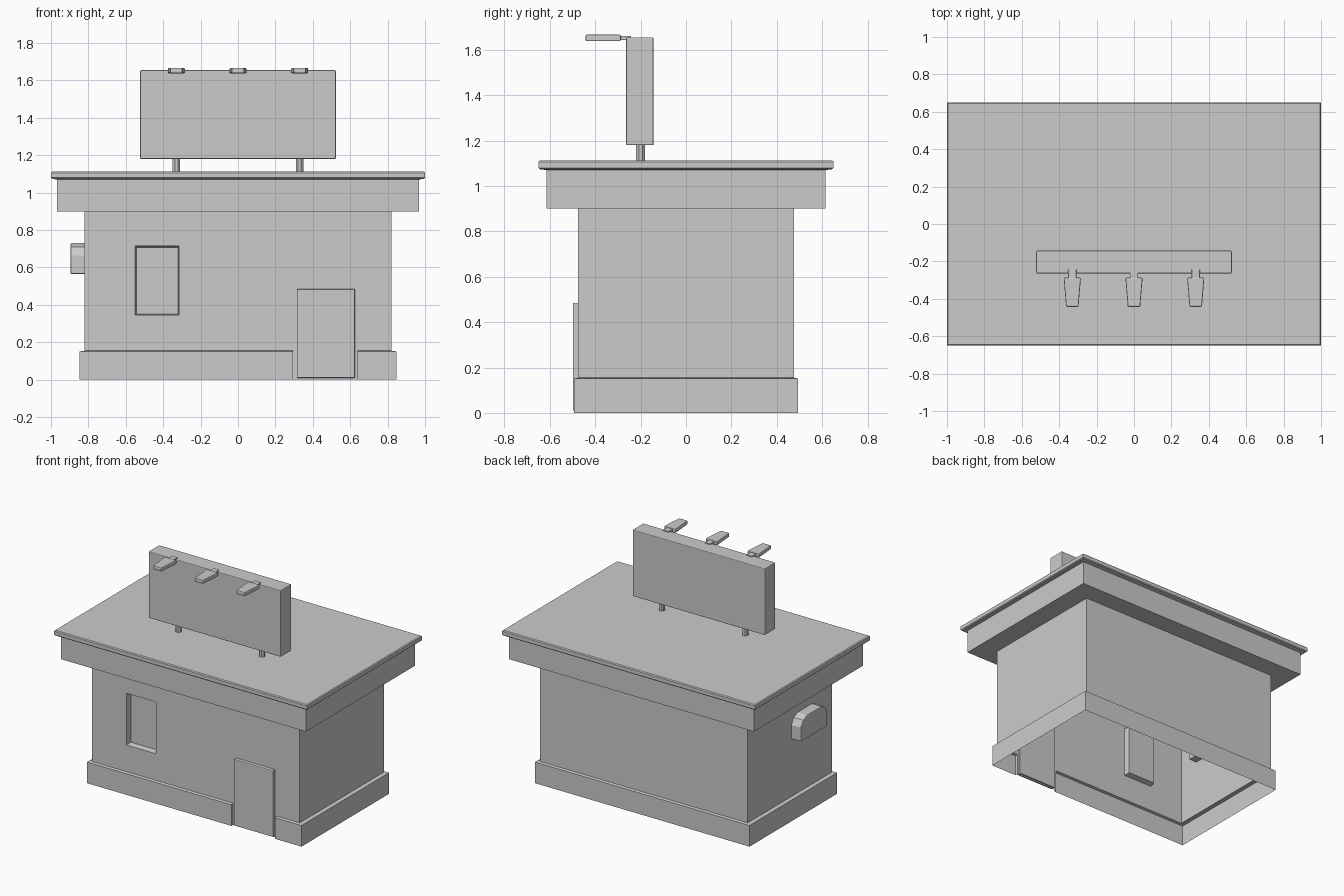
import bpy, bmesh, math

if "Cube" in bpy.data.objects:
    bpy.data.objects.remove(bpy.data.objects["Cube"])


def mesh_object(name, verts, faces, bevel=0.0, fix=True):
    me = bpy.data.meshes.new(name)
    me.from_pydata(verts, [], faces)
    bm = bmesh.new()
    bm.from_mesh(me)
    bmesh.ops.remove_doubles(bm, verts=bm.verts, dist=1e-5)
    if fix:
        bmesh.ops.recalc_face_normals(bm, faces=bm.faces)
    bm.to_mesh(me)
    bm.free()
    ob = bpy.data.objects.new(name, me)
    bpy.context.collection.objects.link(ob)
    if bevel:
        m = ob.modifiers.new("bevel", 'BEVEL')
        m.width = bevel
        m.segments = 2
        m.limit_method = 'ANGLE'
        m.angle_limit = math.radians(40)
    return ob


def loft(name, rings, cap_start=True, cap_end=True, bevel=0.0, fix=True):
    n = len(rings[0])
    verts = [p for r in rings for p in r]
    faces = [(k * n + i, k * n + (i + 1) % n, (k + 1) * n + (i + 1) % n, (k + 1) * n + i)
             for k in range(len(rings) - 1) for i in range(n)]
    if cap_start:
        faces.append(tuple(reversed(range(n))))
    if cap_end:
        faces.append(tuple(range(len(verts) - n, len(verts))))
    return mesh_object(name, verts, faces, bevel, fix)


def rect(hx, hy, z, cx=0, cy=0):
    return [(cx - hx, cy - hy, z), (cx + hx, cy - hy, z), (cx + hx, cy + hy, z), (cx - hx, cy + hy, z)]


def box(name, x0, x1, y0, y1, z0, z1, bevel=0.0):
    args = ((x1 - x0) / 2, (y1 - y0) / 2)
    c = ((x0 + x1) / 2, (y0 + y1) / 2)
    return loft(name, [rect(*args, z0, *c), rect(*args, z1, *c)], bevel=bevel)


WX, WY, BX, BY, BZ = 0.82, 0.475, 0.848, 0.494, 0.155
GL, GR = 0.295, 0.64  # gap in the base at the door

# Roof: soffit, fascia and overhanging slab
roof_profile = [(WX, WY, .90), (.967, .615, .90), (.967, .615, 1.07), (.994, .644, 1.074),
                (1, .65, 1.08), (1, .65, 1.106), (.994, .644, 1.112)]
loft("roof", [rect(*p) for p in roof_profile], cap_start=False, fix=False)

# Side and back walls
path = [(WX, -WY), (WX, WY), (-WX, WY), (-WX, -WY)]
verts = [(x, y, z) for z in (BZ, .90) for x, y in path]
mesh_object("side_walls", verts, [(i, i + 1, i + 5, i + 4) for i in range(3)], fix=False)

# Front wall with a recessed window and the strip behind the door
xs, zs = [-WX, -.55, -.315, GL, GR, WX], [BZ, .345, .715, .90]
verts, faces = [], []


def quad(*pts):
    faces.append(tuple(range(len(verts), len(verts) + 4)))
    verts.extend(pts)


for i in range(5):
    for j in range(3):
        if (i, j) != (1, 1):
            quad(*[(xs[a], -WY, zs[b]) for a, b in ((i, j), (i + 1, j), (i + 1, j + 1), (i, j + 1))])
quad((GL, -WY, 0), (GR, -WY, 0), (GR, -WY, BZ), (GL, -WY, BZ))
outer = [(-.55, .345), (-.315, .345), (-.315, .715), (-.55, .715)]
inner = [(-.543, .352), (-.322, .352), (-.322, .708), (-.543, .708)]
for i in range(4):
    a, b, c, d = outer[i], outer[(i + 1) % 4], inner[(i + 1) % 4], inner[i]
    quad((a[0], -WY, a[1]), (b[0], -WY, b[1]), (c[0], -WY + .04, c[1]), (d[0], -WY + .04, d[1]))
quad(*[(x, -WY + .04, z) for x, z in inner])
mesh_object("front_wall", verts, faces, fix=False)

# Base skirt, open at the door
out = [(GR, -BY), (BX, -BY), (BX, BY), (-BX, BY), (-BX, -BY), (GL, -BY)]
inn = [(GR, -WY), (WX, -WY), (WX, WY), (-WX, WY), (-WX, -WY), (GL, -WY)]
verts = [(x, y, 0) for x, y in out] + [(x, y, BZ - .004) for x, y in out] + [(x, y, BZ) for x, y in inn]
faces = [(r + i, r + i + 1, r + i + 7, r + i + 6) for r in (0, 6) for i in range(5)]
verts += [(GR, -WY, 0), (GL, -WY, 0)]
faces += [(18, 0, 6, 12), (5, 19, 17, 11)]
mesh_object("base_skirt", verts, faces, fix=False)

# Door
box("door", .315, .625, -.499, -.465, .01, .485, bevel=.005)

# Arched vent on the left wall
arch = [(-.32, .565), (-.02, .565), (-.02, .665), (-.045, .71), (-.09, .73), (-.25, .73), (-.295, .71), (-.32, .665)]
loft("wall_vent", [[(x, y, z) for y, z in arch] for x in (-.76, -.895)], bevel=.006)

# Sign board and posts
box("sign_board", -.523, .523, -.264, -.143, 1.18, 1.655, bevel=.005)
for s in (-1, 1):
    ring = [(s * .33 + .021 * math.cos(a), -.2 + .021 * math.sin(a))
            for a in [math.pi / 8 + k * math.pi / 4 for k in range(8)]]
    loft("sign_post", [[(x, y, z) for x, y in ring] for z in (1.105, 1.2)])

# Sign lamps: short arm and tapered head
for x in (-.33, 0, .33):
    box("lamp_arm", x - .022, x + .022, -.295, -.242, 1.643, 1.662, bevel=.003)
    loft("lamp_head", [[(x - w, y, 1.638), (x + w, y, 1.638), (x + w, y, 1.667), (x - w, y, 1.667)]
                       for w, y in ((.046, -.287), (.033, -.443))], bevel=.006)
